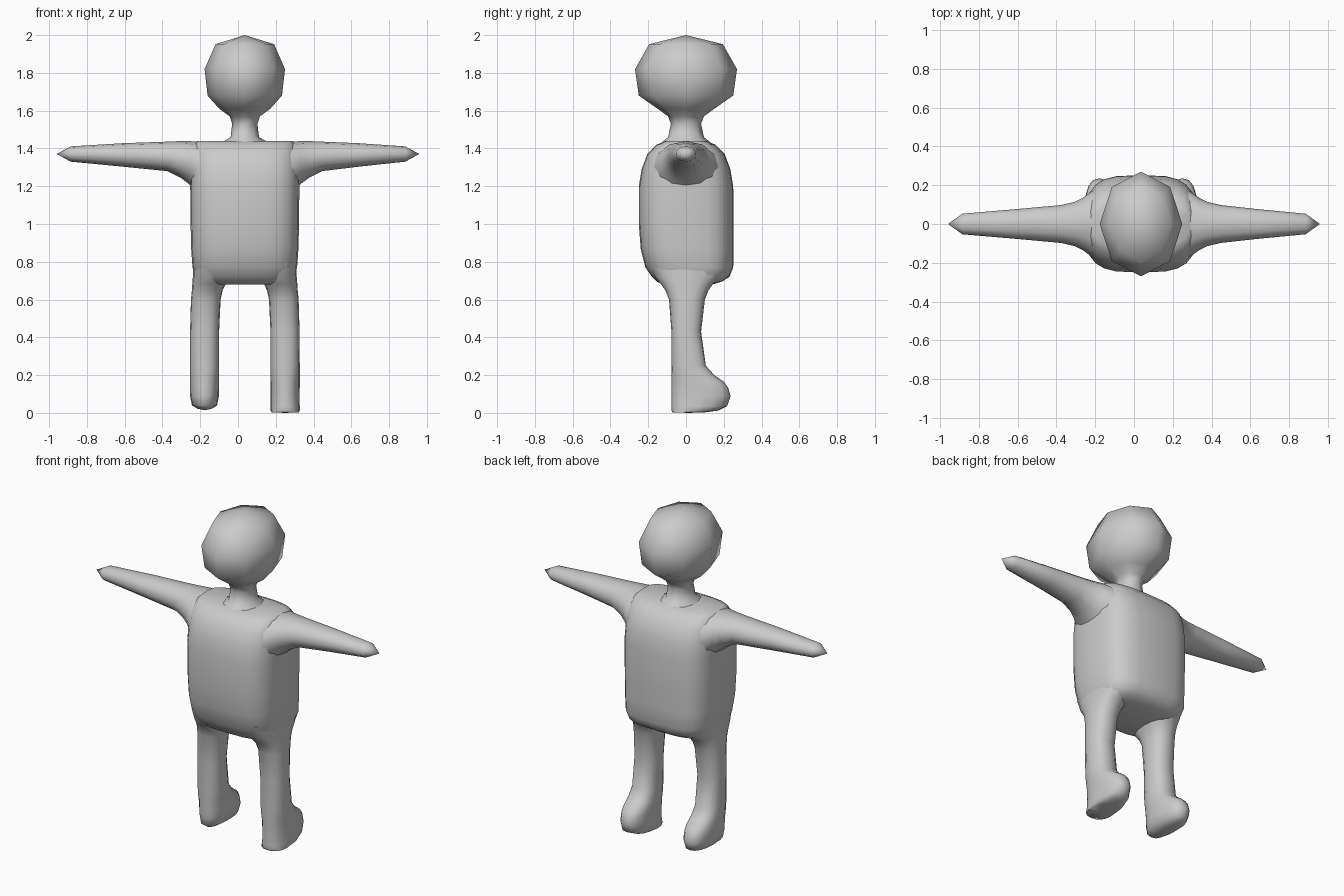
import bpy, bmesh, math

if "Cube" in bpy.data.objects:
    bpy.data.objects.remove(bpy.data.objects["Cube"])

CX = 0.036  # midline of the body


def loft(name, rings, sides, power=2.0, axis='z', start=None, end=None):
    """Skin rounded rings (pos, a0, a1, b0, b1) given by their bounds; both ends fan to a tip."""
    bm = bmesh.new()

    def place(pos, a, b):
        return bm.verts.new((a, b, pos) if axis == 'z' else (pos, a, b))

    def rnd(v):
        return math.copysign(abs(v) ** (2 / power), v) if abs(v) > 1e-6 else 0.0

    loops = []
    for pos, a0, a1, b0, b1 in rings:
        loop = []
        for i in range(sides):
            t = 2 * math.pi * i / sides
            loop.append(place(pos, (a0 + a1) / 2 + (a1 - a0) / 2 * rnd(math.cos(t)),
                              (b0 + b1) / 2 + (b1 - b0) / 2 * rnd(math.sin(t))))
        loops.append(loop)
    for lo, hi in zip(loops, loops[1:]):
        for i in range(sides):
            j = (i + 1) % sides
            bm.faces.new((lo[i], lo[j], hi[j], hi[i]))
    for loop, ring, tip in ((loops[0], rings[0], start), (loops[-1], rings[-1], end)):
        c = place(ring[0] if tip is None else tip,
                  (ring[1] + ring[2]) / 2, (ring[3] + ring[4]) / 2)
        for i in range(sides):
            bm.faces.new((loop[i], loop[(i + 1) % sides], c))
    bmesh.ops.recalc_face_normals(bm, faces=bm.faces)
    mesh = bpy.data.meshes.new(name)
    bm.to_mesh(mesh)
    bm.free()
    ob = bpy.data.objects.new(name, mesh)
    bpy.context.collection.objects.link(ob)
    bpy.ops.object.select_all(action='DESELECT')
    ob.select_set(True)
    bpy.context.view_layer.objects.active = ob
    bpy.ops.object.shade_smooth_by_angle(angle=math.radians(65))
    return ob


# Head and neck: eight-sided, with a shallow point on top
head = [(1.40, .14, .15), (1.44, .11, .12), (1.46, .075, .095), (1.53, .067, .08),
        (1.57, .08, .095), (1.61, .135, .15), (1.68, .197, .25),
        (1.82, .213, .27), (1.952, .215, .27 * .73)]
head[-1] = (1.952, .155, .195)
loft("head", [(z, CX - rx, CX + rx, -ry, ry) for z, rx, ry in head], 8, end=2.0)

# Torso: rounded box, fuller low on the back
torso = [(.68, .20, .12, .14), (.695, .24, .155, .19), (.72, .262, .18, .23),
         (.77, .277, .215, .25), (.87, .284, .24, .252), (1.0, .287, .25, .252),
         (1.2, .289, .25, .25), (1.29, .287, .235, .235), (1.37, .28, .205, .205),
         (1.42, .27, .155, .155), (1.44, .25, .11, .11)]
loft("torso", [(z, CX - rx, CX + rx, -f, b) for z, rx, f, b in torso], 24, 3.3)

# Arms: flared at the shoulder, tapering to a pointed end
arm = [(.20, .19, 1.12, 1.435, CX), (.26, .165, 1.18, 1.437, CX),
       (.30, .135, 1.215, 1.439, CX), (.34, .115, 1.245, 1.439, CX),
       (.41, .098, 1.28, 1.436, CX), (.62, .077, 1.303, 1.428, .015),
       (.885, .053, 1.33, 1.411, 0)]
for side, label in ((-1, "left"), (1, "right")):
    loft(label + "_arm",
         [(side * s + off, -ry, ry, z0, z1) for s, ry, z0, z1, off in arm],
         12, 2.1, 'x', end=side * .96)

# Legs with feet pointing to +y; the two soles differ
leg = [(.80, .08, .272, -.20, .22), (.72, .085, .275, -.165, .185), (.685, .10, .278, -.135, .145),
       (.65, .117, .28, -.11, .12), (.60, .128, .285, -.09, .10), (.43, .136, .29, -.077, .08),
       (.25, .136, .291, -.077, .105), (.20, .136, .291, -.077, .15),
       (.165, .136, .291, -.077, .20), (.135, .136, .291, -.077, .223),
       (.09, .137, .29, -.077, .236)]
soles = {"left": (-1, [(.04, .147, .28, -.07, .22), (.022, .175, .25, -.045, .16)], .014),
         "right": (1, [(.035, .137, .291, -.077, .217), (.012, .137, .291, -.077, .17),
                       (.003, .142, .286, -.072, .10)], 0.0)}
for label, (side, sole, tip) in soles.items():
    loft(label + "_leg",
         [(z, CX + side * i, CX + side * o, y0, y1) for z, i, o, y0, y1 in leg + sole],
         16, 2.4, end=tip)
